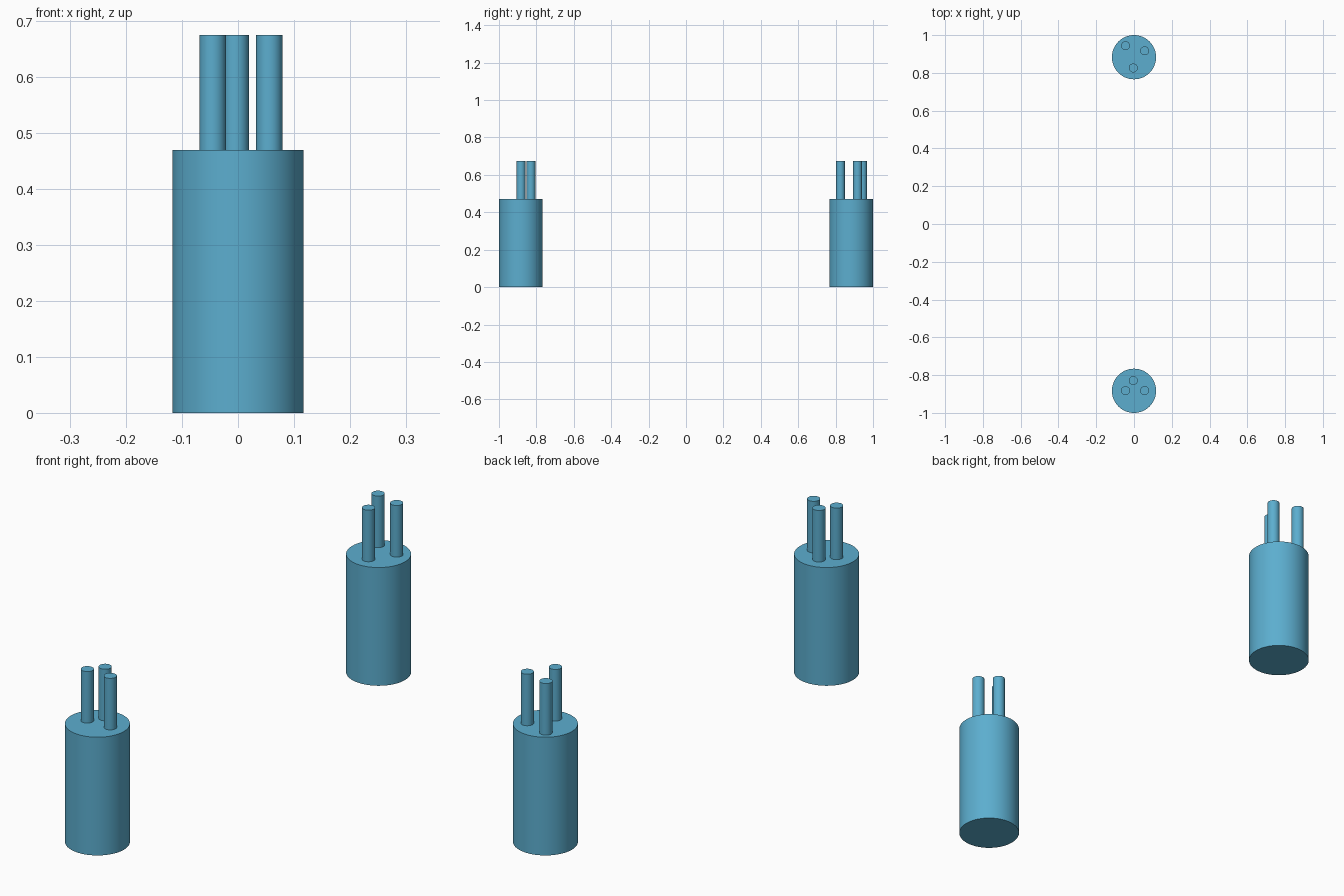
import bpy
import math

if "Cube" in bpy.data.objects:
    bpy.data.objects.remove(bpy.data.objects["Cube"])

# Single blue used on every part
blue = bpy.data.materials.new("sky_blue")
blue.diffuse_color = (0.107, 0.423, 0.624, 1.0)
blue.use_nodes = True
blue.node_tree.nodes["Principled BSDF"].inputs["Base Color"].default_value = blue.diffuse_color

BODY_R, BODY_H = 0.117, 0.47
PIN_R, TOP = 0.0235, 0.675


def cylinder(name, x, y, z0, z1, radius, sides):
    bpy.ops.mesh.primitive_cylinder_add(
        vertices=sides, radius=radius, depth=z1 - z0,
        location=(x, y, (z0 + z1) / 2))
    obj = bpy.context.object
    obj.name = name
    obj.data.materials.append(blue)
    bpy.ops.object.shade_smooth_by_angle(angle=math.radians(30))
    return obj


# Each post: body centre y and the (x, y) positions of its three pins
posts = {
    "front": (-0.883, [(-0.045, -0.882), (-0.004, -0.829), (0.056, -0.882)]),
    "back": (0.883, [(-0.045, 0.944), (-0.004, 0.826), (0.056, 0.917)]),
}

for side, (y, pins) in posts.items():
    # Thick round body
    cylinder(f"{side}_body", 0, y, 0, BODY_H, BODY_R, 64)
    # Thin pins standing on the body
    for i, (px, py) in enumerate(pins, 1):
        cylinder(f"{side}_pin_{i}", px, py, BODY_H - 0.002, TOP, PIN_R, 48)
